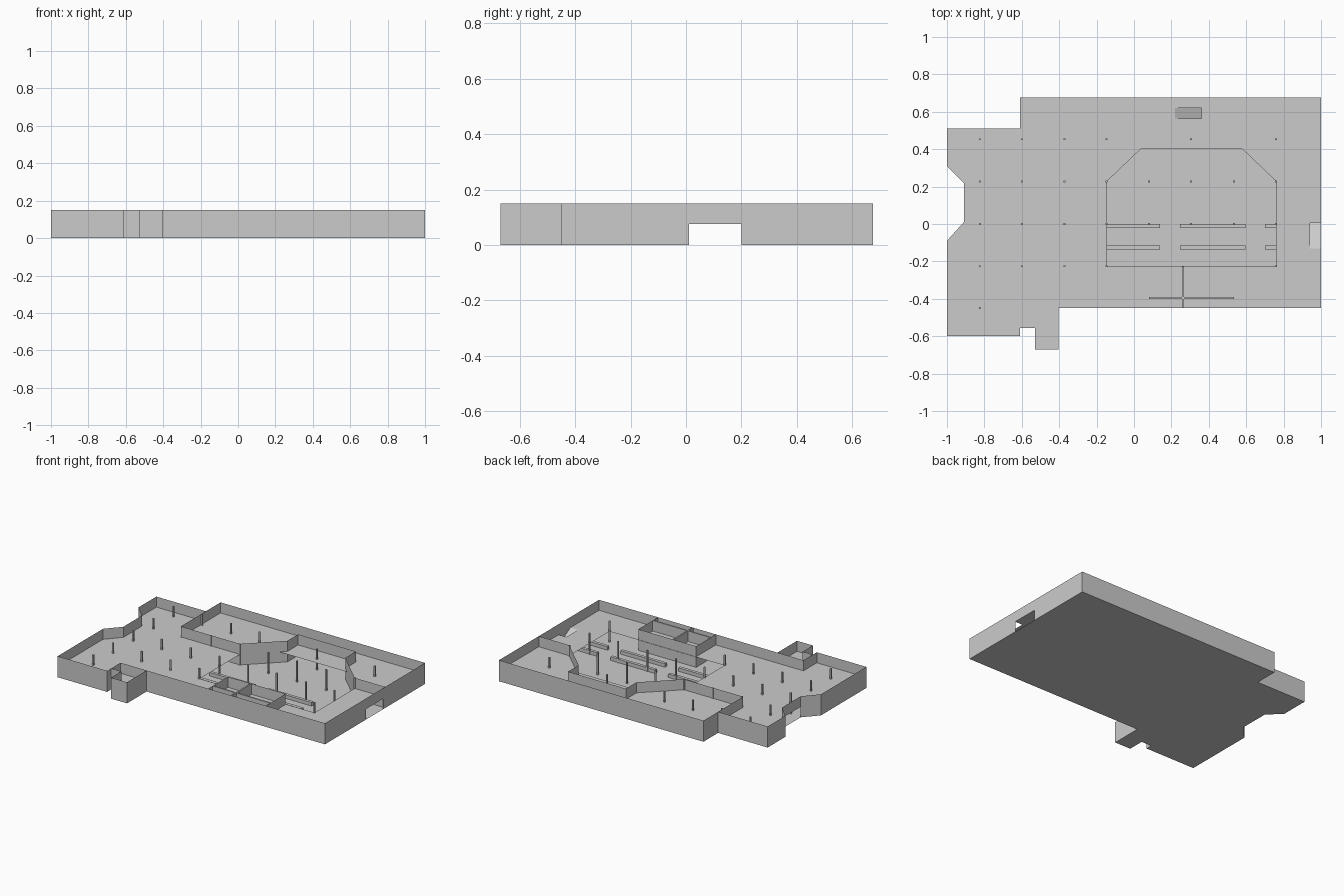
import bpy, bmesh

if "Cube" in bpy.data.objects:
    bpy.data.objects.remove(bpy.data.objects["Cube"])

H, MID = 0.15, 0.075  # wall height, upper floor level

def finish(name, bm):
    me = bpy.data.meshes.new(name)
    bm.to_mesh(me)
    bm.free()
    ob = bpy.data.objects.new(name, me)
    bpy.context.collection.objects.link(ob)
    return ob

def floor(name, z, loops):
    """Flat sheet; the first loop is the outline, the rest are holes."""
    bm = bmesh.new()
    edges = []
    for loop in loops:
        vs = [bm.verts.new((x, y, z)) for x, y in loop]
        edges += [bm.edges.new((a, b)) for a, b in zip(vs, vs[1:] + vs[:1])]
    bmesh.ops.triangle_fill(bm, edges=edges, use_beauty=True, use_dissolve=False, normal=(0, 0, 1))
    return finish(name, bm)

def walls(name, paths):
    """Thin upright walls; each path is (points, bottom, top)."""
    bm = bmesh.new()
    for pts, z0, z1 in paths:
        lo = [bm.verts.new((x, y, z0)) for x, y in pts]
        hi = [bm.verts.new((x, y, z1)) for x, y in pts]
        for i in range(len(pts) - 1):
            bm.faces.new((lo[i], lo[i + 1], hi[i + 1], hi[i]))
    return finish(name, bm)

def boxes(name, items):
    """Boxes given as x0, x1, y0, y1, z0, z1."""
    bm = bmesh.new()
    for x0, x1, y0, y1, z0, z1 in items:
        vs = bmesh.ops.create_cube(bm, size=1)["verts"]
        bmesh.ops.scale(bm, vec=(x1 - x0, y1 - y0, z1 - z0), verts=vs)
        bmesh.ops.translate(bm, vec=((x0 + x1) / 2, (y0 + y1) / 2, (z0 + z1) / 2), verts=vs)
    return finish(name, bm)

# Building outline, from the back end of the east door round to its front end
north = [(1, 0.2), (1, 0.675), (-0.61, 0.675), (-0.61, 0.51), (-1, 0.51), (-1, 0.31),
         (-0.91, 0.22), (-0.91, 0.2)]
south = [(-0.91, 0.01), (-1, -0.09), (-1, -0.6), (-0.61, -0.6), (-0.61, -0.555),
         (-0.53, -0.555), (-0.53, -0.67), (-0.405, -0.67), (-0.405, -0.45), (1, -0.45)]

# Floors: closed ground floor, upper floor with atrium and ramp openings
floor("ground_floor", 0, [north + south])
atrium = [(-0.145, -0.225), (0.76, -0.225), (0.76, 0.228), (0.575, 0.405),
          (0.04, 0.405), (-0.145, 0.228)]
ramp_hole = [(0.22, 0.563), (0.36, 0.563), (0.36, 0.62), (0.22, 0.62)]
east_notch = [(1, -0.13), (0.94, -0.13), (0.94, 0.005), (1, 0.005)]
floor("upper_floor", MID, [north + south + east_notch, atrium, ramp_hole])

# Outer walls, with low doorways at the east and west ends
walls("outer_walls", [
    (north, 0, H),
    (south + [(1, 0.01)], 0, H),
    ([(1, 0.01), (1, 0.2)], MID, H),
    ([(-0.91, 0.2), (-0.91, 0.01)], MID, H),
])

# Inner walls: north hall, angled atrium wall, annex divider
walls("inner_walls", [
    ([(-0.61, 0.51), (-0.61, 0.228), (-0.145, 0.228), (0.08, 0.443), (0.08, 0.562),
      (0.535, 0.562), (0.535, 0.443), (0.76, 0.228), (1, 0.228)], 0, H),
    ([(-0.61, -0.555), (-0.61, -0.45), (-0.405, -0.45)], 0, H),
])

# South rooms beside the atrium
walls("room_walls", [
    ([(0.08, -0.45), (0.08, -0.228), (0.535, -0.228), (0.535, -0.45)], 0, H),
])
boxes("room_partitions", [
    (0.257, 0.267, -0.45, -0.228, MID, H),
    (0.08, 0.257, -0.4, -0.39, MID, H),
    (0.267, 0.535, -0.4, -0.39, MID, H),
])

# Ramps from the ground floor to the upper floor
for name, pts in {
    "east_ramp": [(0.94, 0.005, 0), (1, 0.005, 0), (1, -0.13, MID), (0.94, -0.13, MID)],
    "north_ramp": [(0.36, 0.563, 0), (0.36, 0.62, 0), (0.22, 0.62, MID), (0.22, 0.563, MID)],
}.items():
    bm = bmesh.new()
    bm.faces.new([bm.verts.new(p) for p in pts])
    finish(name, bm)

# Long benches on the ground floor, two rows
boxes("benches", [(x0, x1, y - 0.011, y + 0.011, 0, 0.025)
                  for y in (-0.01, -0.125)
                  for x0, x1 in ((-0.21, 0.14), (0.245, 0.595), (0.70, 0.93))])

# Columns on a regular grid
cols = {0.453: (-0.825, -0.6, -0.372, -0.147, 0.305, 0.76),
        0.228: (-0.825, -0.6, -0.372, -0.147, 0.08, 0.305, 0.535, 0.76),
        0.0: (-0.825, -0.6, -0.372, -0.147, 0.08, 0.305, 0.535, 0.76),
        -0.226: (-0.825, -0.6, -0.372, -0.147, 0.76),
        -0.45: (-0.825,)}
r = 0.005
boxes("columns", [(x - r, x + r, y - r, y + r, 0, H) for y, xs in cols.items() for x in xs])
